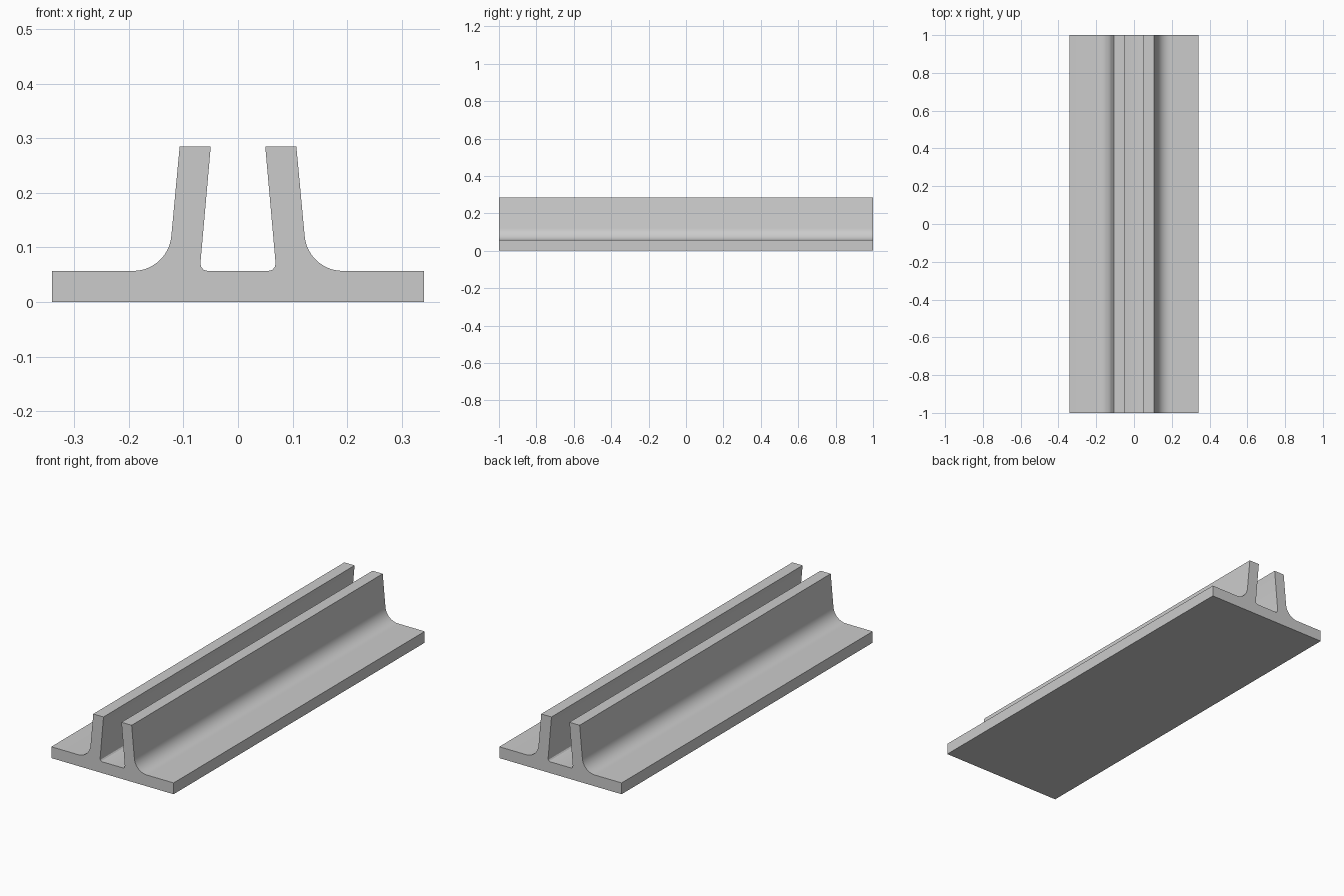
import bpy, bmesh, math

if "Cube" in bpy.data.objects:
    bpy.data.objects.remove(bpy.data.objects["Cube"])

HALF_LEN = 1.0
BASE_TOP, WALL_TOP, HALF_W = 0.057, 0.285, 0.341
LEAN = 5.2  # inward lean of the walls, in degrees


def arc(cx, cz, r, start, end, steps):
    """Points of a fillet in the cross-section, angles in degrees."""
    pts = []
    for i in range(steps + 1):
        a = math.radians(start + (end - start) * i / steps)
        pts.append((cx + r * math.cos(a), cz + r * math.sin(a)))
    return pts


# Right half of the cross-section, from bottom edge up to the channel floor
half = [(HALF_W, 0), (HALF_W, BASE_TOP)]
half += arc(0.192, BASE_TOP + 0.07, 0.07, 270, 180 + LEAN, 14)   # outer fillet
half += [(0.107, WALL_TOP), (0.050, WALL_TOP)]                   # wall top
half += arc(0.056, BASE_TOP + 0.013, 0.013, LEAN, -90, 3)        # inner fillet
profile = half + [(-x, z) for x, z in reversed(half)]

# Extrude the mirrored profile along the rail
bm = bmesh.new()
face = bm.faces.new([bm.verts.new((x, -HALF_LEN, z)) for x, z in profile])
ext = bmesh.ops.extrude_face_region(bm, geom=[face], use_keep_orig=True)
verts = [g for g in ext["geom"] if isinstance(g, bmesh.types.BMVert)]
bmesh.ops.translate(bm, vec=(0, 2 * HALF_LEN, 0), verts=verts)
bmesh.ops.recalc_face_normals(bm, faces=bm.faces)
mesh = bpy.data.meshes.new("double_wall_rail")
bm.to_mesh(mesh)
bm.free()

rail = bpy.data.objects.new("double_wall_rail", mesh)
bpy.context.collection.objects.link(rail)

# Plain grey
grey = bpy.data.materials.new("plain_grey")
grey.diffuse_color = (0.6, 0.6, 0.6, 1)
grey.use_nodes = True
grey.node_tree.nodes["Principled BSDF"].inputs["Base Color"].default_value = grey.diffuse_color
mesh.materials.append(grey)

# Smooth fillets, sharp corners
bpy.context.view_layer.objects.active = rail
rail.select_set(True)
bpy.ops.object.shade_smooth_by_angle(angle=math.radians(25))
